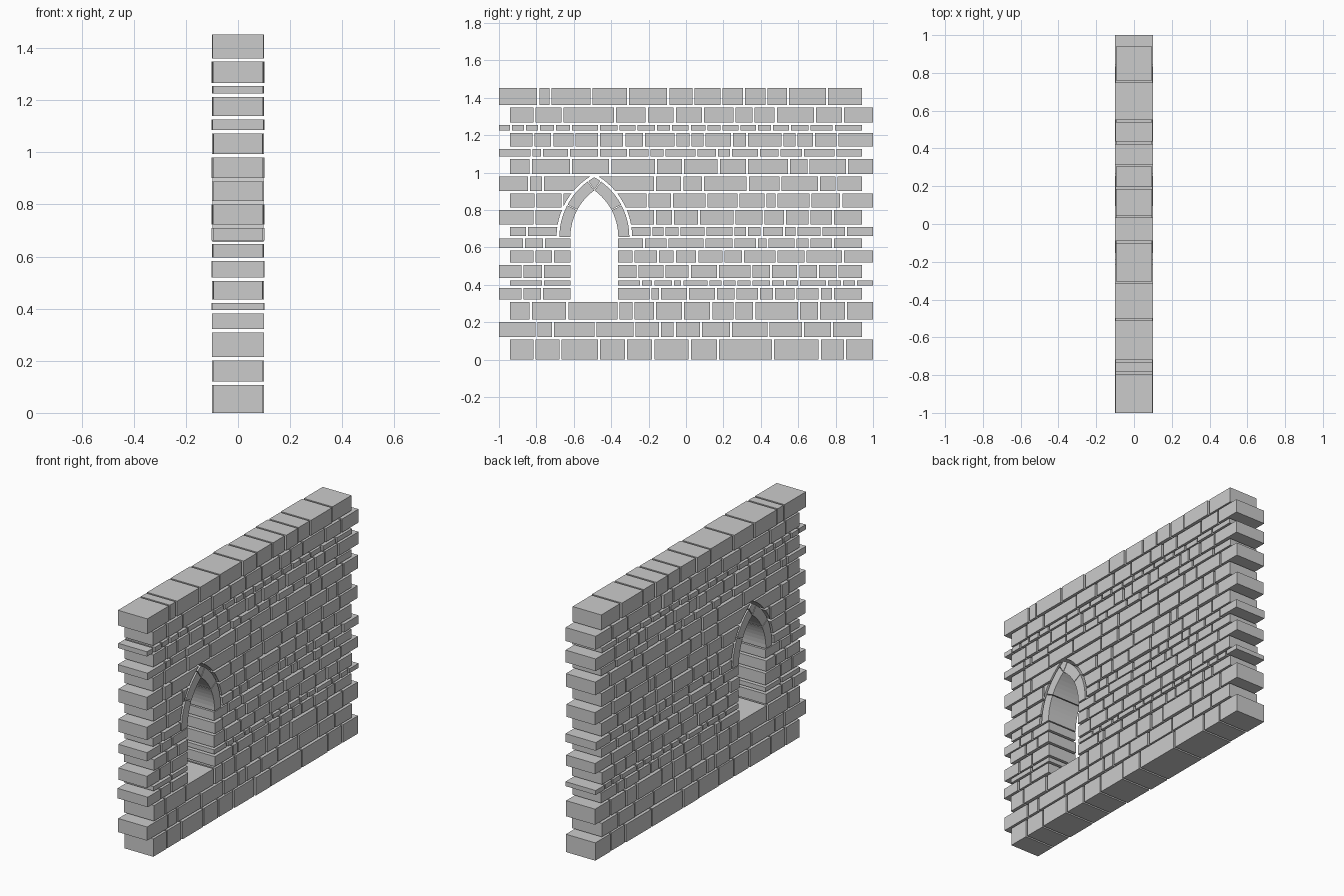
import bpy, bmesh, random
from math import cos, sin, acos, radians

if "Cube" in bpy.data.objects:
    bpy.data.objects.remove(bpy.data.objects["Cube"])

random.seed(4)
GAP_Y, GAP_Z = 0.011, 0.013
MID, SPRING = -0.49, 0.655          # arch centre line and springing height
OFF, R_IN, R_OUT, R_CUT = 0.18, 0.308, 0.367, 0.382


def finish(name, bm):
    bmesh.ops.recalc_face_normals(bm, faces=bm.faces)
    me = bpy.data.meshes.new(name)
    bm.to_mesh(me)
    bm.free()
    ob = bpy.data.objects.new(name, me)
    bpy.context.collection.objects.link(ob)
    return ob


def add_prism(bm, profile, half):
    """Extrude a (y, z) outline through the wall thickness."""
    face = bm.faces.new([bm.verts.new((-half, y, z)) for y, z in profile])
    new = bmesh.ops.extrude_face_region(bm, geom=[face])["geom"]
    verts = [v for v in new if isinstance(v, bmesh.types.BMVert)]
    bmesh.ops.translate(bm, verts=verts, vec=(2 * half, 0, 0))


def arc(r, a0, a1, side, n=6):
    """Points on one side (-1 or 1) of the pointed arch."""
    angles = [a0 + (a1 - a0) * i / n for i in range(n + 1)]
    return [(MID + side * (r * cos(a) - OFF), SPRING + r * sin(a)) for a in angles]


# Hidden cutter: straight jambs below, wider pointed arch above
apex = acos(OFF / R_CUT)
right = [(MID + 0.127, 0.315), (MID + 0.127, 0.653)] + arc(R_CUT, 0, apex, 1, 14)
left = arc(R_CUT, 0, apex, -1, 14)[:-1][::-1] + [(MID - 0.127, 0.653), (MID - 0.127, 0.315)]
bm = bmesh.new()
add_prism(bm, right + left, 0.3)
cutter = finish("opening_cutter", bm)
cutter.hide_render = True

level = {"row": 0, "z": 0.0}


def course(top, *joints):
    """One row of stones; ends alternate to leave toothed wall edges."""
    level["row"] += 1
    row, z0 = level["row"], level["z"]
    y0, y1 = (-0.94, 1.0) if row % 2 else (-1.0, 0.94)
    h = GAP_Y / 2
    edges = [y0 - h, *joints, y1 + h]
    bm = bmesh.new()
    for a, b in zip(edges, edges[1:]):
        a, b = a + h, b - h
        add_prism(bm, [(a, z0), (b, z0), (b, top), (a, top)], random.uniform(0.094, 0.101))
    ob = finish(f"stone_course_{row:02d}", bm)
    if 4 <= row <= 12:
        mod = ob.modifiers.new("opening", "BOOLEAN")
        mod.operation, mod.solver, mod.object = "DIFFERENCE", "EXACT", cutter
        bpy.context.view_layer.objects.active = ob
        bpy.ops.object.modifier_apply(modifier=mod.name)
    level["z"] = top + GAP_Z


# Base courses
course(0.107, -.81, -.67, -.465, -.32, -.175, .02, .17, .465, .715, .85)
course(0.202, -.80, -.71, -.485, -.275, -.14, -.06, .08, .24, .44, .625, .78)
course(0.309, -.83, -.635, -.36, -.28, -.165, -.015, .135, .26, .365, .605, .71, .855)
# Courses beside the jambs
course(0.382, -.875, -.77, -.19, -.14, .01, .16, .265, .39, .47, .585, .715, .785)
course(0.422, -.765, -.24, -.175, -.07, -.02, .12, .195, .27, .35, .455, .53, .605, .755, .835, .91)
course(0.506, -.875, -.765, -.26, -.115, .02, .17, .35, .455, .6, .705, .81)
course(0.583, -.81, -.71, -.28, -.15, -.06, .06, .2, .305, .485, .64, .84)
course(0.648, -.865, -.76, -.225, -.1, .1, .255, .38, .435, .585, .66, .785)
# Courses beside the arch
course(0.71, -.85, -.185, -.115, -.035, .105, .255, .325, .405, .525, .59, .725, .855)
course(0.80, -.81, -.165, -.07, .07, .26, .415, .53, .66, .785)
course(0.888, -.805, -.66, -.205, -.075, .11, .28, .425, .485, .665, .83)
course(0.98, -.84, -.765, -.165, -.02, .09, .33, .505, .71, .805)
# Courses above the arch
course(1.072, -.83, -.615, -.405, -.16, -.015, .175, .325, .55, .655, .86)
course(1.126, -.825, -.77, -.625, -.465, -.31, -.195, -.115, .055, .165, .24, .39, .5, .625, .8)
course(1.212, -.815, -.715, -.595, -.465, -.33, -.225, -.055, .025, .1, .245, .325, .515, .59, .685, .81)
course(1.254, -.935, -.86, -.785, -.7, -.615, -.465, -.36, -.265, -.16, -.08, .02, .11, .19, .285, .38,
       .46, .555, .66, .79)
course(1.348, -.81, -.66, -.38, -.21, -.06, .09, .26, .36, .48, .69, .84)
course(1.452, -.79, -.725, -.505, -.31, -.095, .04, .19, .31, .43, .545, .755)

bpy.data.objects.remove(cutter)

# Arch ring: two curved stones per side
for side, label in ((-1, "left"), (1, "right")):
    for a0, a1, part in ((0, 27.6, "lower"), (28.3, 54.0, "upper")):
        a0, a1 = radians(a0), radians(a1)
        bm = bmesh.new()
        add_prism(bm, arc(R_OUT, a0, a1, side) + arc(R_IN, a1, a0, side), 0.098)
        finish(f"arch_stone_{label}_{part}", bm)

# Keystone: small wedge closing the pointed top
tip = acos(OFF / R_OUT)
wedge = arc(R_OUT, radians(54.8), tip, 1, 3) + arc(R_OUT, radians(54.8), tip, -1, 3)[:-1][::-1]
bm = bmesh.new()
add_prism(bm, wedge + [(MID, 0.908)], 0.098)
finish("keystone", bm)
